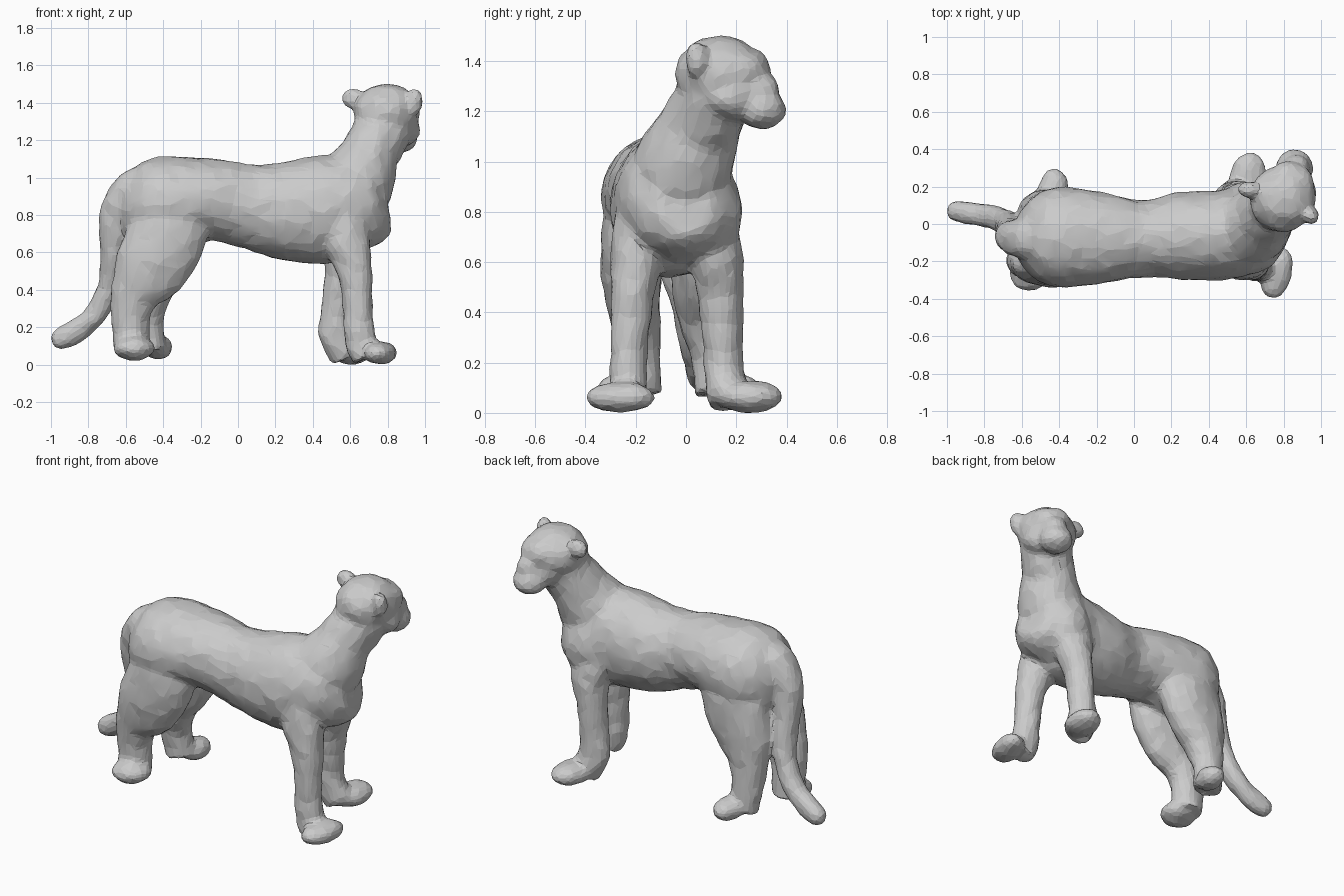
import bpy, bmesh, math
from mathutils import Vector, Matrix, noise

if "Cube" in bpy.data.objects:
    bpy.data.objects.remove(bpy.data.objects["Cube"])

parts = []


def finish(name, bm):
    bmesh.ops.recalc_face_normals(bm, faces=bm.faces)
    me = bpy.data.meshes.new(name)
    bm.to_mesh(me)
    bm.free()
    ob = bpy.data.objects.new(name, me)
    bpy.context.collection.objects.link(ob)
    parts.append(ob)
    return ob


def spline(p, i, t):
    a, b, c, d = (p[min(max(k, 0), len(p) - 1)] for k in range(i - 1, i + 3))
    return [0.5 * (2 * q + (r - o) * t + (2 * o - 5 * q + 4 * r - s) * t * t
            + (3 * q - o - 3 * r + s) * t ** 3) for o, q, r, s in zip(a, b, c, d)]


def limb(name, pts, sides=20, steps=4):
    """Loft ellipses along a path; each point is x, y, z, half width (y), half depth."""
    rows = [spline(pts, i, k / steps) for i in range(len(pts) - 1) for k in range(steps)]
    rows.append(list(pts[-1]))
    bm = bmesh.new()
    rings = []
    for i, r in enumerate(rows):
        tan = (Vector(rows[min(i + 1, len(rows) - 1)][:3]) - Vector(rows[max(i - 1, 0)][:3])).normalized()
        side = Vector((0, 1, 0))
        side = (side - tan * side.dot(tan)).normalized()
        up = side.cross(tan)
        ring = []
        for k in range(sides):
            a = math.tau * k / sides
            ring.append(bm.verts.new(Vector(r[:3]) + side * r[3] * math.cos(a) + up * r[4] * math.sin(a)))
        rings.append(ring)
    for p, q in zip(rings, rings[1:]):
        for k in range(sides):
            j = (k + 1) % sides
            bm.faces.new((p[k], p[j], q[j], q[k]))
    bm.faces.new(rings[0])
    bm.faces.new(rings[-1])
    return finish(name, bm)


def blob(name, loc, rad, turn=0, tilt=0):
    """Ellipsoid turned about z, tilted about its own x."""
    bm = bmesh.new()
    m = (Matrix.Translation(loc) @ Matrix.Rotation(math.radians(turn), 4, 'Z')
         @ Matrix.Rotation(math.radians(tilt), 4, 'X') @ Matrix.Diagonal((*rad, 1)))
    bmesh.ops.create_uvsphere(bm, u_segments=24, v_segments=14, radius=1, matrix=m)
    return finish(name, bm)


# Torso, rump to chest
limb("torso", [(-.63, -.07, .84, .08, .09), (-.6, -.07, .84, .15, .16), (-.52, -.07, .84, .23, .225),
               (-.38, -.07, .86, .27, .26), (-.15, -.075, .885, .24, .22), (.05, -.08, .85, .205, .225),
               (.25, -.065, .825, .235, .265), (.45, -.06, .83, .24, .29), (.6, -.035, .85, .235, .27),
               (.72, -.01, .84, .2, .21), (.79, 0, .85, .12, .14)], sides=28)
blob("left_shoulder", (.6, .09, .8), (.15, .135, .2))
# Neck and head, turned to the left side
limb("neck", [(.54, -.05, .86, .2, .21), (.64, -.01, .99, .2, .205), (.705, .05, 1.13, .168, .158),
              (.765, .1, 1.24, .15, .16), (.79, .13, 1.34, .15, .165)])
turn = -24
blob("skull", (.795, .135, 1.35), (.178, .18, .155), turn)
blob("cheeks", (.83, .185, 1.265), (.148, .135, .11), turn)
blob("brow", (.845, .235, 1.375), (.125, .1, .085), turn, -25)
blob("nose_bridge", (.86, .275, 1.29), (.08, .1, .09), turn, -35)
blob("muzzle", (.86, .3, 1.215), (.102, .1, .083), turn, -10)
blob("left_ear", (.615, .185, 1.425), (.06, .045, .058), turn + 20)
blob("right_ear", (.945, .045, 1.41), (.05, .045, .075), turn - 25)

# Front legs and paws
limb("right_front_leg", [(.52, -.16, .85, .11, .18), (.58, -.19, .66, .11, .13), (.625, -.21, .5, .09, .095),
                         (.64, -.225, .3, .077, .08), (.655, -.23, .13, .076, .085), (.69, -.235, .04, .08, .08)])
blob("right_front_paw", (.762, -.262, .065), (.085, .143, .062), -15)
limb("left_front_leg", [(.53, .05, .85, .12, .16), (.57, .115, .64, .11, .12), (.55, .135, .5, .095, .09),
                        (.53, .145, .3, .08, .085), (.525, .15, .17, .08, .095), (.58, .17, .05, .085, .09)])
blob("left_front_paw", (.61, .25, .066), (.1, .138, .064), -10)

# Hind legs and paws
limb("right_hind_leg", [(-.36, -.18, .88, .13, .2), (-.385, -.21, .68, .13, .215), (-.48, -.215, .5, .115, .195),
                        (-.55, -.2, .38, .1, .135), (-.575, -.19, .24, .09, .105), (-.565, -.19, .08, .095, .095)])
blob("right_hind_paw", (-.555, -.255, .09), (.115, .105, .065), 25)
limb("left_hind_leg", [(-.36, .04, .88, .13, .2), (-.385, .06, .68, .13, .21), (-.45, .065, .5, .12, .18),
                       (-.485, .075, .37, .105, .125), (-.495, .1, .22, .08, .095), (-.47, .115, .08, .08, .095)])
blob("left_hind_paw", (-.43, .19, .095), (.08, .11, .065), -10)

# Tail
limb("tail", [(-.45, -.07, 1.0, .13, .09), (-.58, -.08, .95, .11, .085), (-.655, -.07, .81, .09, .085),
              (-.665, -.04, .62, .08, .075), (-.68, .005, .45, .07, .065), (-.735, .03, .31, .065, .063),
              (-.83, .05, .205, .062, .062), (-.93, .065, .15, .06, .065), (-.98, .07, .13, .045, .045),
              (-1.0, .07, .125, .015, .015)], sides=16)

# Fuse the parts into one skin
bpy.ops.object.select_all(action='DESELECT')
for ob in parts:
    ob.select_set(True)
body = parts[0]
bpy.context.view_layer.objects.active = body
bpy.ops.object.join()
body.name = "standing_big_cat"
fuse = body.modifiers.new("fuse", 'REMESH')
fuse.mode = 'VOXEL'
fuse.voxel_size = .014
soft = body.modifiers.new("soften", 'SMOOTH')
soft.factor = .5
soft.iterations = 10
for m in ("fuse", "soften"):
    bpy.ops.object.modifier_apply(modifier=m)

# Hand-worked lumps in the fur, then irregular facets
for v, n in [(v, v.normal.copy()) for v in body.data.vertices]:
    v.co += n * .006 * noise.noise(v.co * 14)
facet = body.modifiers.new("facet", 'DECIMATE')
facet.ratio = .1
bpy.ops.object.modifier_apply(modifier="facet")

# Rest on the ground
low = min(v.co.z for v in body.data.vertices)
for v in body.data.vertices:
    v.co.z -= low
bpy.ops.object.shade_smooth_by_angle(angle=math.radians(8))
